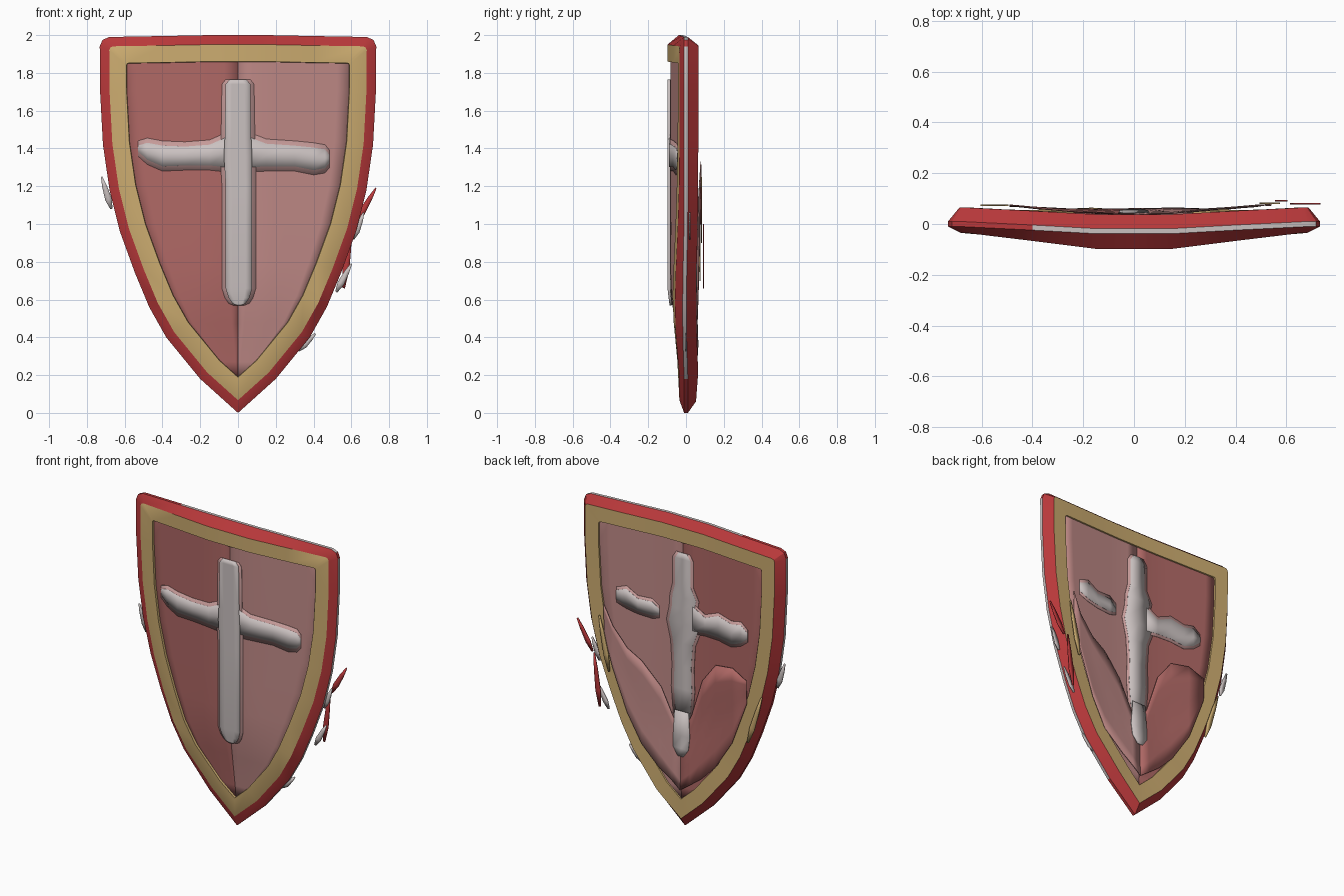
import bpy, bmesh, math
from mathutils import Vector

cube = bpy.data.objects.get("Cube")
if cube:
    bpy.data.objects.remove(cube, do_unlink=True)


def material(name, rgb):
    lin = [((c / 255 + 0.055) / 1.055) ** 2.4 for c in rgb] + [1]
    m = bpy.data.materials.new(name)
    m.use_nodes = True
    m.diffuse_color = lin
    bsdf = m.node_tree.nodes["Principled BSDF"]
    bsdf.inputs["Base Color"].default_value = lin
    bsdf.inputs["Roughness"].default_value = 0.8
    return m


GOLD = material("gold", (204, 172, 112))
RED = material("red", (184, 56, 58))
DARK = material("dark rose", (175, 104, 101))
LIGHT = material("light rose", (192, 138, 135))
HALO = material("blush", (197, 154, 152))
PALE = material("pale grey", (202, 193, 192))


# Surfaces of the bowed shield: deepest in the middle, flattening to the tip
def bulge(x, z):
    across = min(1, max(0, 1 - (abs(x) - 0.15) / 0.5))
    up = min(1, max(0, (z - 0.2) / 0.45))
    return across * up


def front(x, z):
    return -0.035 - 0.063 * bulge(x, z)


def ridge(x, z):
    return -0.028 * bulge(x, z)


def back(x, z):
    return 0.065 - 0.027 * bulge(x, z) - 0.012 * (z < 0.2)


def front_panel(x, z):
    return front(x, z) + 0.018


def back_panel(x, z):
    return back(x, z) - 0.012


def flap_surface(x, z):
    wrinkle = 0.003 * math.sin(17 * z + 9 * x)
    return back_panel(x, z) + 0.013 + 0.03 * abs(x) + wrinkle


# Half outline from the top centre, round the corner, down to the tip
OUTLINE = [(0, 2.0), (0.15, 2.0), (0.4, 1.995), (0.732, 1.99), (0.73, 1.7),
           (0.715, 1.42), (0.68, 1.18), (0.625, 0.96), (0.545, 0.74),
           (0.47, 0.56), (0.38, 0.4), (0.2, 0.18), (0, 0)]
CORNER = 3


def inset(d, r):
    """Half outline moved inwards by d, its corner rounded by r."""
    pts = [Vector(p) for p in OUTLINE]
    flip = lambda p: Vector((-p.x, p.y))
    ext = [flip(pts[1])] + pts + [flip(pts[-2])]
    out = []
    for i in range(1, len(ext) - 1):
        a = (ext[i] - ext[i - 1]).normalized()
        b = (ext[i + 1] - ext[i]).normalized()
        na, nb = Vector((a.y, -a.x)), Vector((b.y, -b.x))
        p = ext[i] + (na + nb) * d / (1 + na.dot(nb))
        if i - 1 == CORNER:
            out += [p + Vector((-r, 0)), p + Vector((-r, -r)) * 0.3, p + Vector((0, -r))]
        else:
            out.append(p)
    return out


def finish(bm, name, mats, smooth=30):
    bmesh.ops.remove_doubles(bm, verts=bm.verts, dist=0.0002)
    bmesh.ops.recalc_face_normals(bm, faces=bm.faces)
    me = bpy.data.meshes.new(name)
    bm.to_mesh(me)
    bm.free()
    for m in mats:
        me.materials.append(m)
    ob = bpy.data.objects.new(name, me)
    bpy.context.collection.objects.link(ob)
    bpy.ops.object.select_all(action='DESELECT')
    ob.select_set(True)
    bpy.context.view_layer.objects.active = ob
    bpy.ops.object.shade_smooth_by_angle(angle=math.radians(smooth))
    return ob


def sheet(name, pairs, surf, lift, mat, thick=0.008, cols=1):
    """Thin plate lying on a surface, spanned between pairs of (x, z) points."""
    bm = bmesh.new()
    rows = []
    for a, b in pairs:
        line = [Vector(a).lerp(Vector(b), c / cols) for c in range(cols + 1)]
        rows.append([bm.verts.new((p.x, surf(p.x, p.y) + lift, p.y)) for p in line])
    for r, s in zip(rows, rows[1:]):
        for i in range(cols):
            bm.faces.new((r[i], r[i + 1], s[i + 1], s[i]))
    ob = finish(bm, name, [mat])
    mod = ob.modifiers.new("thickness", 'SOLIDIFY')
    mod.thickness, mod.offset = thick, 0
    return ob


def upright(items, grow=0):
    return [((x - w - grow, z), (x + w + grow, z)) for z, x, w in items]


def arm(items, grow=0):
    return [((x, z - w - grow), (x, z + w + grow)) for x, z, w in items]


# Frame: gold bands on both faces, red chamfered rim, worn pale edge
SECTION = [(0.145, 0.01, front, 0.035, 0), (0.14, 0.012, front, 0, 0),
           (0.05, 0.02, front, 0, 1), (0, 0.05, ridge, -0.01, 2),
           (0, 0.05, ridge, 0.01, 1), (0.045, 0.02, back, 0, 0),
           (0.14, 0.012, back, 0, 0), (0.145, 0.01, back, -0.03, 0)]


def worn(c):
    if c.z > 1.97:
        return c.x > -0.35
    return c.z < 1.9 and (c.z > 1.1 or (c.x > 0 and c.z > 0.1))


bm = bmesh.new()
rings = []
for d, r, surf, lift, _ in SECTION:
    half = inset(d, r)
    loop = half + [Vector((-p.x, p.y)) for p in half[-2:0:-1]]
    rings.append([bm.verts.new((p.x, surf(p.x, p.y) + lift, p.y)) for p in loop])
for k in range(len(rings) - 1):
    a, b, n = rings[k], rings[k + 1], len(rings[k])
    for i in range(n):
        j = (i + 1) % n
        f = bm.faces.new((a[i], a[j], b[j], b[i]))
        slot = SECTION[k][4]
        if slot == 2 and not worn(f.calc_center_median()):
            slot = 1
        f.material_index = slot
finish(bm, "shield_frame", [GOLD, RED, PALE])

# Front and back panels, one half darker than the other
edge = inset(0.13, 0.01)[CORNER:]
for side, sign, mat in (("left", 1, LIGHT), ("right", -1, DARK)):
    pairs = [((0, p.y), (sign * p.x, p.y)) for p in edge]
    pairs[0] = ((0, 1.87), pairs[0][1])
    sheet("front_panel_" + side, pairs, front_panel, 0, mat, 0.006, 8)
    sheet("back_panel_" + side, pairs, back_panel, 0, mat, 0.006, 8)

# Front cross: raised upright with a rounded foot, flatter arms, blush border
STEM = [(1.765, 0, 0.045), (1.74, 0, 0.065), (1.45, 0, 0.07), (1.36, 0, 0.075),
        (1.2, 0.005, 0.07), (0.66, 0.005, 0.07), (0.61, 0.005, 0.055),
        (0.58, 0.005, 0.035), (0.57, 0.005, 0.01)]
ARMS = [(-0.53, 1.4, 0.015), (-0.48, 1.385, 0.045), (-0.4, 1.36, 0.055),
        (-0.28, 1.36, 0.05), (-0.15, 1.365, 0.055), (-0.06, 1.38, 0.08),
        (0.06, 1.38, 0.08), (0.15, 1.365, 0.06), (0.3, 1.36, 0.055),
        (0.4, 1.345, 0.06), (0.46, 1.345, 0.05), (0.485, 1.345, 0.02)]
sheet("front_cross_upright_border", upright(STEM, 0.02), front_panel, -0.004, HALO, 0.004, 2)
sheet("front_cross_arm_border", arm(ARMS, 0.025), front_panel, -0.004, HALO, 0.004, 2)
sheet("front_cross_upright", upright(STEM), front_panel, -0.008, PALE, 0.02, 4)
sheet("front_cross_arms", arm(ARMS), front_panel, -0.005, PALE, 0.008, 2)

# Back cross: uneven painted patches, one arm broken off
BACK_STEM = [(1.79, 0.0, 0.03), (1.75, 0.0, 0.055), (1.58, 0.0, 0.055),
             (1.5, -0.01, 0.085), (1.42, 0, 0.08), (1.33, -0.01, 0.11), (1.2, 0, 0.07),
             (1.05, 0.0, 0.06), (0.9, 0, 0.065), (0.72, 0, 0.05)]
FOOT = [(0.76, 0, 0.05), (0.6, 0, 0.06), (0.52, 0, 0.055), (0.47, 0, 0.02)]
BROKEN_ARM = [(0.17, 1.36, 0.02), (0.22, 1.37, 0.045), (0.32, 1.37, 0.04),
              (0.4, 1.4, 0.055), (0.47, 1.4, 0.03)]
WHOLE_ARM = [(-0.07, 1.38, 0.08), (-0.16, 1.36, 0.05), (-0.26, 1.38, 0.07),
             (-0.36, 1.36, 0.065), (-0.43, 1.38, 0.06), (-0.48, 1.38, 0.02)]
for name, rows, surf in (("upright", upright, None), ("arm_left", arm, BROKEN_ARM),
                         ("arm_right", arm, WHOLE_ARM)):
    items = surf or BACK_STEM
    sheet("back_cross_border_" + name, rows(items, 0.02), back_panel, 0.004, HALO, 0.003, 2)
    sheet("back_cross_" + name, rows(items), back_panel, 0.006, PALE, 0.003, 2)
sheet("back_cross_foot", upright(FOOT), flap_surface, 0.004, PALE, 0.004, 2)

# Loose lining flaps over the lower back, meeting in a V
FLAPS = {
    "left": (LIGHT, [(0, 0.62, 0.25), (0.06, 0.7, 0.3), (0.15, 0.88, 0.36), (0.28, 1.02, 0.48),
                     (0.38, 1.08, 0.66), (0.48, 1.2, 0.93), (0.54, 1.33, 1.13)]),
    "right": (DARK, [(0, 0.62, 0.25), (-0.07, 0.75, 0.3), (-0.15, 1.0, 0.36),
                     (-0.25, 1.13, 0.46), (-0.38, 1.15, 0.66), (-0.49, 1.1, 0.95)]),
}
for side, (mat, spans) in FLAPS.items():
    sheet("back_flap_" + side, [((x, lo), (x, hi)) for x, hi, lo in spans],
          flap_surface, 0, mat, 0.004, 6)

# Splinters along the battered edges: start, end, depth, colour
SPLINTERS = [((0.62, 1.0), (0.73, 1.19), 0.08, RED), ((0.61, 0.92), (0.665, 1.06), 0.02, PALE),
             ((0.52, 0.64), (0.6, 0.79), 0.055, PALE), ((0.32, 0.33), (0.41, 0.42), 0, PALE),
             ((0.56, 0.66), (0.6, 1.0), 0.092, RED), ((0.5, 0.9), (0.57, 1.25), 0.082, GOLD),
             ((-0.67, 1.08), (-0.722, 1.25), 0.01, PALE), ((-0.5, 0.7), (-0.6, 1.02), 0.074, GOLD)]
for n, (a, b, y, mat) in enumerate(SPLINTERS):
    a, b = Vector(a), Vector(b)
    side = Vector((a.y - b.y, b.x - a.x)).normalized()
    rows = [(a.lerp(b, t) - side * w, a.lerp(b, t) + side * w)
            for t, w in ((0, 0.006), (0.3, 0.018), (0.7, 0.013), (1, 0.004))]
    sheet("splinter_%d" % (n + 1), rows, lambda x, z: y, 0, mat, 0.006)
